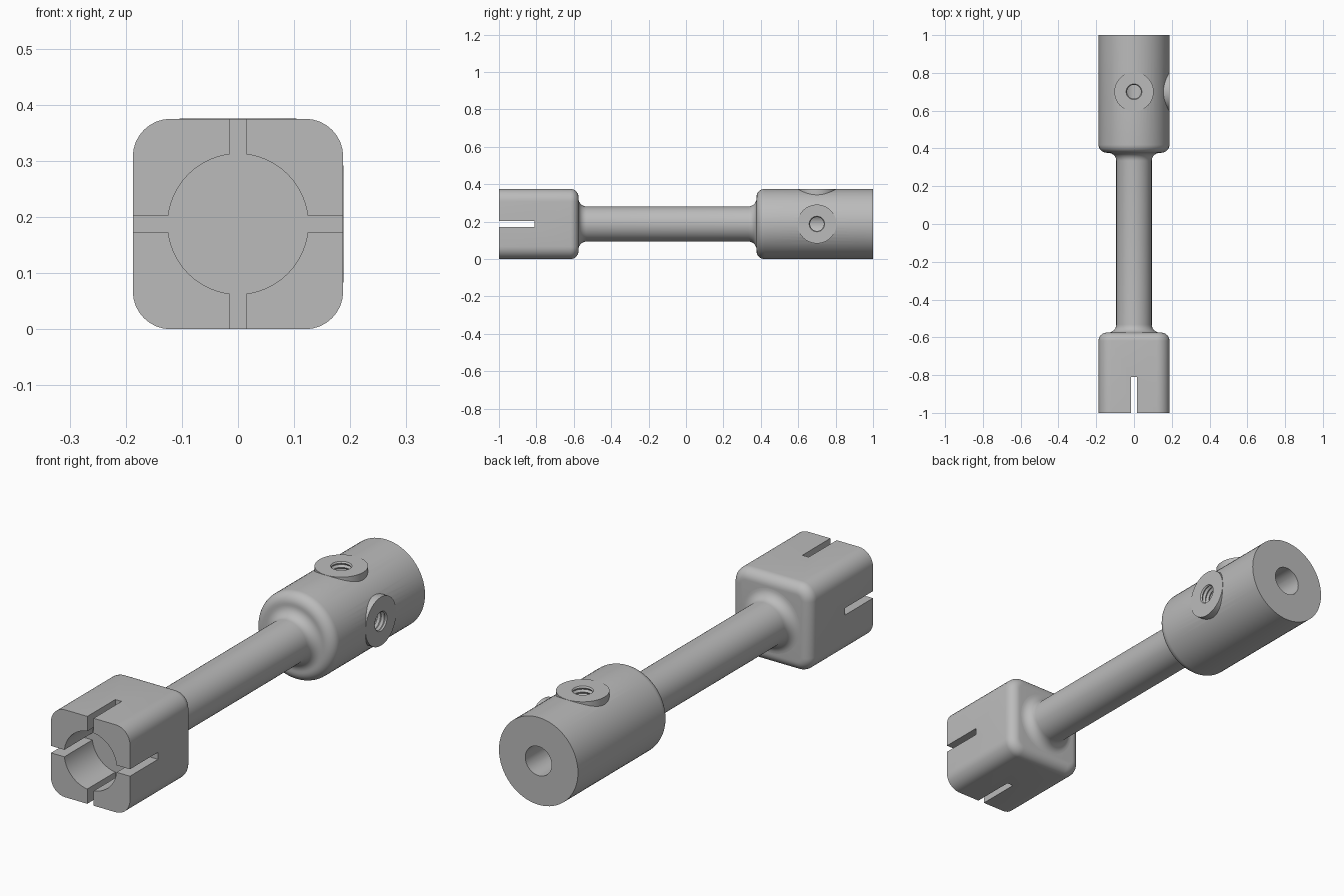
import bpy, bmesh, math
from mathutils import Matrix, Vector

if "Cube" in bpy.data.objects:
    bpy.data.objects.remove(bpy.data.objects["Cube"])

R = 0.1875                                   # half width of head and collar
FILLET = 0.043
AXIS_Z = Matrix.Translation((0, 0, R))
AXIS_Y = AXIS_Z @ Matrix.Rotation(-math.pi / 2, 4, 'X')
AXIS_X = AXIS_Z @ Matrix.Rotation(math.pi / 2, 4, 'Y')

steel = bpy.data.materials.new("grey steel")
steel.use_nodes = True
colour = (0.5, 0.5, 0.5, 1)
steel.diffuse_color = colour
steel.node_tree.nodes["Principled BSDF"].inputs["Base Color"].default_value = colour


def loft(name, rings, matrix):
    """Join rings of equal point count into a capped solid."""
    bm = bmesh.new()
    loops = [[bm.verts.new(p) for p in ring] for ring in rings]
    n = len(loops[0])
    for a, b in zip(loops, loops[1:]):
        for i in range(n):
            j = (i + 1) % n
            bm.faces.new((a[i], a[j], b[j], b[i]))
    bm.faces.new(loops[0][::-1])
    bm.faces.new(loops[-1])
    bmesh.ops.transform(bm, matrix=matrix, verts=bm.verts)
    bmesh.ops.recalc_face_normals(bm, faces=bm.faces)
    mesh = bpy.data.meshes.new(name)
    bm.to_mesh(mesh)
    bm.free()
    mesh.materials.append(steel)
    obj = bpy.data.objects.new(name, mesh)
    bpy.context.collection.objects.link(obj)
    return obj


def lathe(name, profile, matrix, n=64):
    """Revolve (radius, height) pairs."""
    turn = [2 * math.pi * i / n for i in range(n)]
    return loft(name, [[Vector((r * math.cos(t), r * math.sin(t), h)) for t in turn]
                       for r, h in profile], matrix)


def rounded_square(radius, h, core, steps=8):
    ring = []
    for q, (sx, sy) in enumerate([(1, 1), (-1, 1), (-1, -1), (1, -1)]):
        for k in range(steps + 1):
            t = math.pi / 2 * (q + k / steps)
            ring.append(Vector((sx * core + radius * math.cos(t),
                                sy * core + radius * math.sin(t), h)))
    return ring


def box(name, size, centre):
    x, y, z = (s / 2 for s in size)
    rings = [[Vector(p) for p in ((-x, -y, h), (x, -y, h), (x, y, h), (-x, y, h))]
             for h in (-z, z)]
    return loft(name, rings, AXIS_Z @ Matrix.Translation(centre))


def combine(obj, tool, operation):
    tool.hide_render = True
    mod = obj.modifiers.new("combine", 'BOOLEAN')
    mod.operation, mod.object, mod.solver = operation, tool, 'EXACT'
    bpy.context.view_layer.objects.active = obj
    bpy.ops.object.modifier_apply(modifier=mod.name)
    bpy.data.objects.remove(tool)


arc = [math.pi / 2 * k / 8 for k in range(9)]

# Square head with rounded rear edges
CORNER, BACK, SLOT_END = 0.0675, -0.575, -0.81
rings = [rounded_square(CORNER, -1, R - CORNER)]
rings += [rounded_square(CORNER - FILLET * (1 - math.cos(t)),
                         BACK - FILLET * (1 - math.sin(t)), R - CORNER) for t in arc]
head = loft("square_head", rings, AXIS_Y)

# Head bore and crossed slots
combine(head, lathe("head_bore", [(0.125, -1.1), (0.125, SLOT_END)], AXIS_Y), 'DIFFERENCE')
slot_mid, slot_len = (SLOT_END - 1.1) / 2, SLOT_END + 1.1
for size in ((0.03, slot_len, 1), (1, slot_len, 0.03)):
    combine(head, box("slot", size, (0, slot_mid, 0)), 'DIFFERENCE')

# Shaft flaring into the head and into the round collar
SHAFT, FRONT = 0.094, 0.377
flare = [SHAFT + FILLET * (1 - math.sin(t)) for t in arc]
run = [FILLET * (1 - math.cos(t)) for t in arc]
profile = [(flare[0], BACK - 0.03)]
profile += [(r, BACK + d) for r, d in zip(flare, run)]
profile += [(r, FRONT - d) for r, d in zip(flare[::-1], run[::-1])]
profile += [(R - FILLET * (1 - math.sin(t)), FRONT + FILLET * (1 - math.cos(t))) for t in arc]
profile += [(R, 1)]
body = lathe("shaft_and_collar", profile, AXIS_Y)

# Two flat-topped screw bosses on the collar
BOSS_Y = Matrix.Translation((0, 0.7, 0))
for axis in (AXIS_Z, AXIS_X):
    combine(body, lathe("boss", [(0.104, 0.09), (0.104, R + 0.0005)], BOSS_Y @ axis), 'UNION')

# Rear bore, then threaded screw holes running into it
combine(body, lathe("rear_bore", [(0.0625, 0.55), (0.0625, 1.1)], AXIS_Y), 'DIFFERENCE')
thread = [(0.037 + 0.007 * (i % 2), 0.02 + 0.009 * i) for i in range(21)]
for axis in (AXIS_Z, AXIS_X):
    combine(body, lathe("thread", thread, BOSS_Y @ axis, 32), 'DIFFERENCE')

# Smooth shading with crisp edges
for obj in (head, body):
    bpy.ops.object.select_all(action='DESELECT')
    obj.select_set(True)
    bpy.context.view_layer.objects.active = obj
    bpy.ops.object.shade_smooth_by_angle(angle=math.radians(30))
